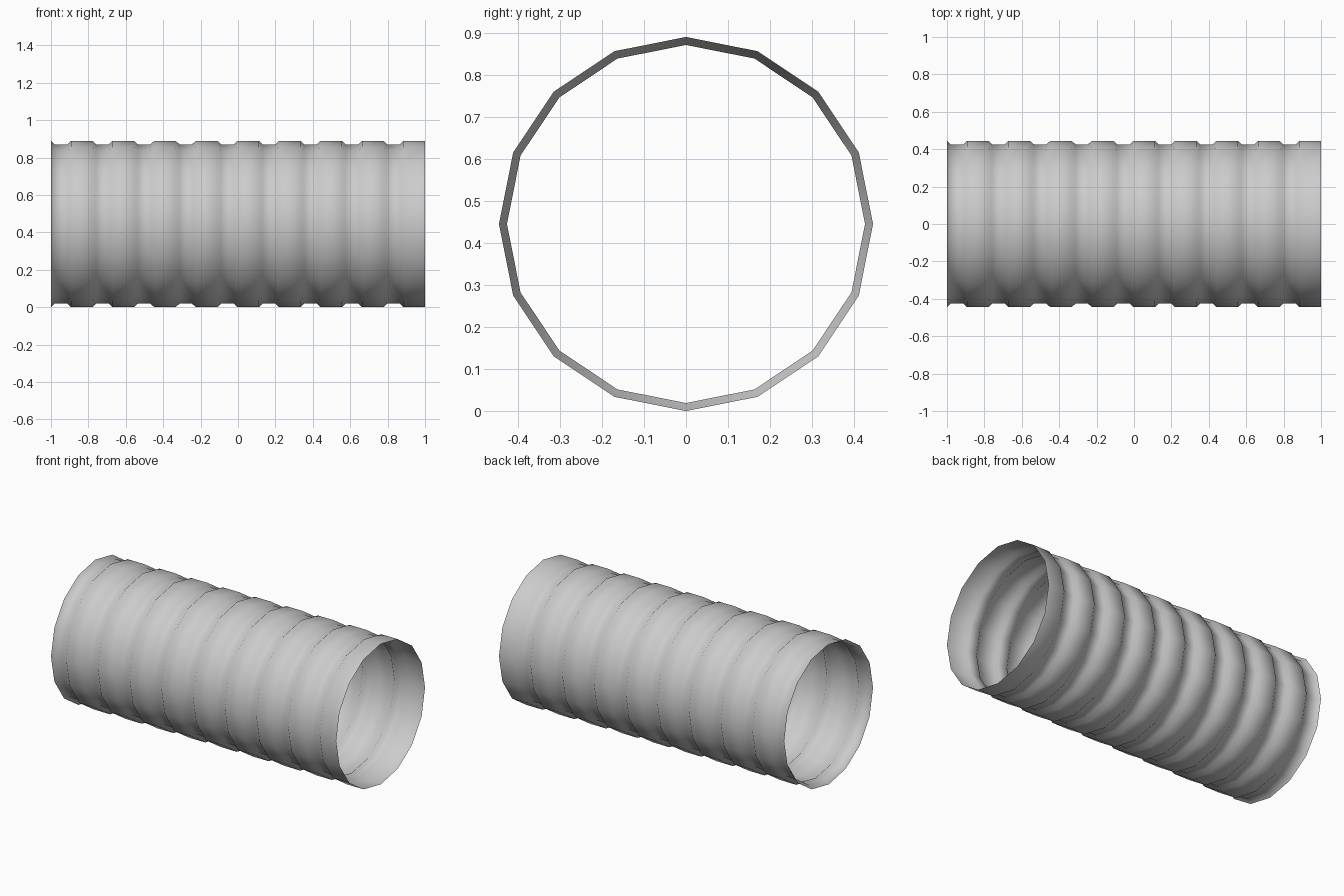
import bpy, bmesh
from math import sin, cos, pi

if "Cube" in bpy.data.objects:
    bpy.data.objects.remove(bpy.data.objects["Cube"])

SIDES, RIBS = 16, 9
CREST, VALLEY = 0.445, 0.426
PITCH = 2 / RIBS

# Corrugated profile along x: crest end, valley floor, next crest start
profile = []
for i in range(RIBS):
    x = -1 + i * PITCH
    profile += [(x, CREST), (x + 0.02, VALLEY), (x + 0.088, VALLEY), (x + 0.108, CREST)]
profile.append((1, CREST))

# Sweep the profile round the pipe axis as an open thin shell
bm = bmesh.new()
rings = []
for x, r in profile:
    rings.append([bm.verts.new((x, r * sin(2 * pi * k / SIDES), CREST + r * cos(2 * pi * k / SIDES)))
                  for k in range(SIDES)])
for a, b in zip(rings, rings[1:]):
    for k in range(SIDES):
        n = (k + 1) % SIDES
        bm.faces.new((a[k], b[k], b[n], a[n])).smooth = True
bmesh.ops.recalc_face_normals(bm, faces=bm.faces)

# Make sure the normals point away from the axis
bm.normal_update()
f = bm.faces[0]
c = f.calc_center_median()
if f.normal.y * c.y + f.normal.z * (c.z - CREST) < 0:
    bmesh.ops.reverse_faces(bm, faces=bm.faces)

mesh = bpy.data.meshes.new("corrugated_pipe")
bm.to_mesh(mesh)
bm.free()
pipe = bpy.data.objects.new("corrugated_pipe", mesh)
bpy.context.collection.objects.link(pipe)
